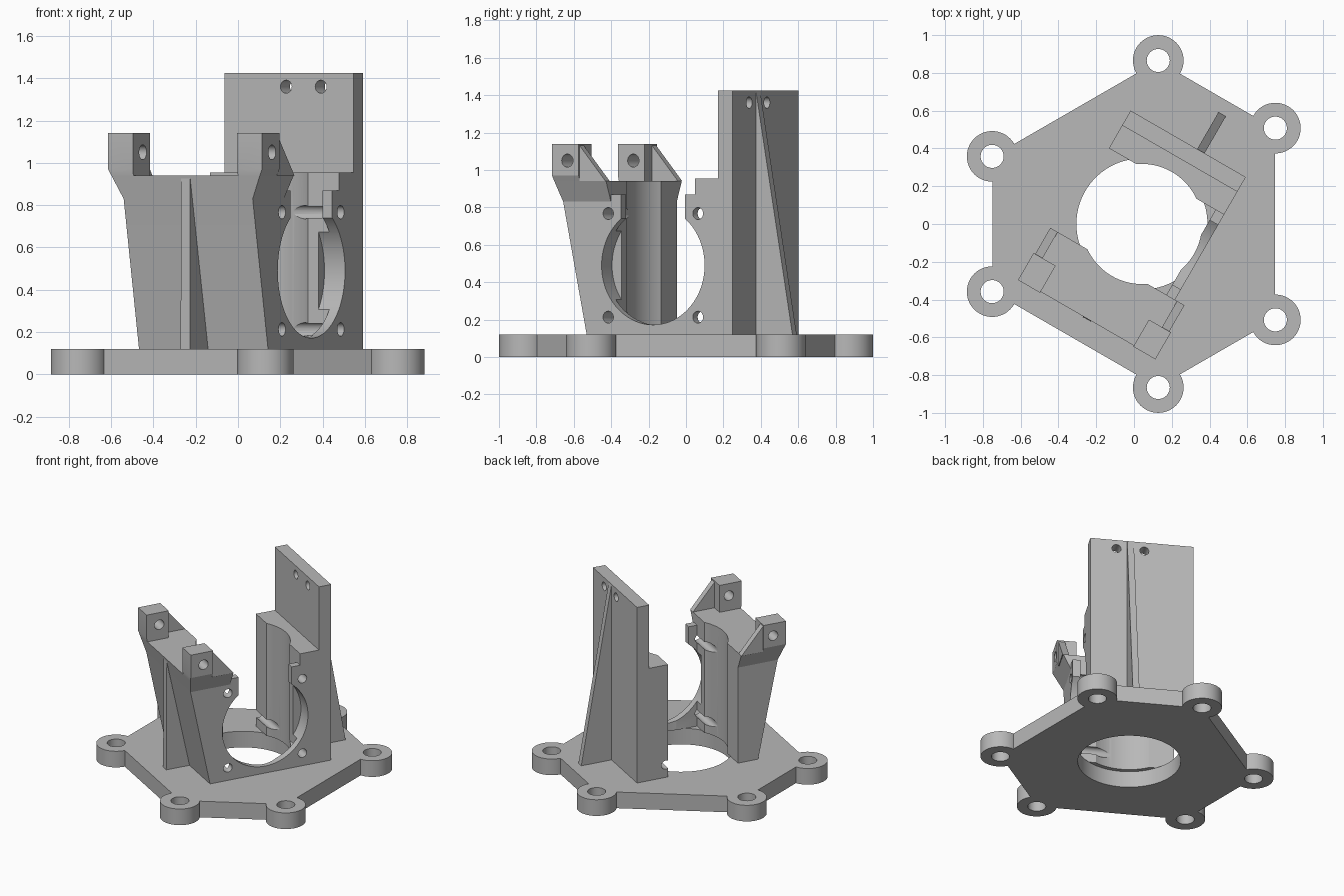
import bpy, bmesh
from math import sin, cos, pi, radians
from mathutils import Matrix

default = bpy.data.objects.get("Cube")
if default:
    bpy.data.objects.remove(default, do_unlink=True)

grey = bpy.data.materials.new("plain grey")
grey.use_nodes = True
COLOUR = (0.48, 0.48, 0.48, 1)
grey.diffuse_color = COLOUR
grey.node_tree.nodes["Principled BSDF"].inputs["Base Color"].default_value = COLOUR

# Every part is built in the bracket's own frame: u across, v towards the back plate
FRAME = Matrix.Translation((0.042, 0, 0)) @ Matrix.Rotation(radians(-30), 4, 'Z')
BASE_TOP, HALF, BORE = 0.12, 0.352, 0.318
MOTOR_Z, SCREW = 0.49, 0.277
parts = []


def loft(name, rings, keep=True):
    """Closed solid through equal-length rings of points."""
    bm = bmesh.new()
    loops = [[bm.verts.new(p) for p in ring] for ring in rings]
    n = len(loops[0])
    for a, b in zip(loops, loops[1:]):
        for i in range(n):
            j = (i + 1) % n
            bm.faces.new((a[i], a[j], b[j], b[i]))
    bm.faces.new(loops[0][::-1])
    bm.faces.new(loops[-1])
    bmesh.ops.recalc_face_normals(bm, faces=bm.faces)
    mesh = bpy.data.meshes.new(name)
    bm.to_mesh(mesh)
    bm.free()
    obj = bpy.data.objects.new(name, mesh)
    bpy.context.collection.objects.link(obj)
    obj.matrix_world = FRAME
    mesh.materials.append(grey)
    if keep:
        parts.append(obj)
    return obj


def rect(u0, u1, v0, v1, z):
    return [(u0, v0, z), (u1, v0, z), (u1, v1, z), (u0, v1, z)]


def box(name, u0, u1, v0, v1, z0, z1, keep=True):
    return loft(name, [rect(u0, u1, v0, v1, z0), rect(u0, u1, v0, v1, z1)], keep)


def slab(name, u0, u1, profile, keep=True):
    """Profile of (v, z) points swept across u."""
    return loft(name, [[(u, v, z) for v, z in profile] for u in (u0, u1)], keep)


def rod(name, axis, centre, r, start, end, keep=False, n=48):
    """Cylinder along u, v or z; centre gives the other two coordinates."""
    rings = []
    for t in (start, end):
        ring = []
        for i in range(n):
            p = [centre[0] + r * cos(2 * pi * i / n), centre[1] + r * sin(2 * pi * i / n)]
            p.insert("uvz".index(axis), t)
            ring.append(p)
        rings.append(ring)
    return loft(name, rings, keep)


def combine(targets, tools, operation='DIFFERENCE'):
    """Apply boolean tools to targets, then delete the tools."""
    for target in targets:
        bpy.context.view_layer.objects.active = target
        for tool in tools:
            mod = target.modifiers.new("cut", 'BOOLEAN')
            mod.operation, mod.solver, mod.object = operation, 'EXACT', tool
            bpy.ops.object.modifier_apply(modifier=mod.name)
    for tool in tools:
        bpy.data.objects.remove(tool, do_unlink=True)


# Base plate: uneven hexagon with six drilled lugs and a central bore
corners = []
for k in range(6):
    a, b = radians(30 + 60 * k), radians(90 + 60 * k)
    d, e = (0.705, 0.79) if k % 2 == 0 else (0.79, 0.705)
    s = sin(b - a)
    corners.append(((d * sin(b) - e * sin(a)) / s, (e * cos(a) - d * cos(b)) / s))
base = loft("base_plate", [[(x, y, z) for x, y in corners] for z in (0, BASE_TOP)])
lug_angles = [radians(90 + 120 * k + s * 24.3) for k in range(3) for s in (-1, 1)]
lugs = [(0.87 * cos(a), 0.87 * sin(a)) for a in lug_angles]
combine([base], [rod("lug", 'z', c, 0.134, 0, BASE_TOP) for c in lugs], 'UNION')
combine([base], [rod("lug_hole", 'z', c, 0.061, -0.1, 0.3) for c in lugs]
        + [rod("bore", 'z', (0, 0), 0.347, -0.1, 0.3, n=96)])

# Tall back plate with a tapering rib and two holes
plate = box("back_plate", -HALF, HALF, 0.40, 0.49, BASE_TOP, 1.425)
slab("back_rib", 0.055, 0.1, [(0.49, BASE_TOP), (0.715, BASE_TOP), (0.49, 1.42)])
combine([plate], [rod("plate_hole", 'v', (u, 1.36), 0.031, 0.3, 0.6, n=24)
                  for u in (-0.017, 0.173)])

# Lower block in front of the back plate
back_block = box("back_block", -HALF, HALF, 0.26, 0.40, BASE_TOP, 0.955)

# Front block: leaning outer face, flaring towards the top
front_block = loft("front_block", [
    rect(-w, w, v, -0.26, z)
    for w, v, z in ((HALF, -0.41, BASE_TOP), (HALF, -0.555, 0.83), (0.405, -0.579, 0.94))])
slab("front_rib", -0.025, 0.025, [(-0.41, BASE_TOP), (-0.583, BASE_TOP), (-0.579, 0.925)])

# Drilled ears with sloping gussets on top of the front block
for side, label in ((1, "left"), (-1, "right")):
    ear = loft(label + "_ear", [
        rect(side * 0.285, side * w, v, -0.42, z)
        for w, v, z in ((0.405, -0.579, 0.94), (0.42, -0.585, 0.97), (0.42, -0.585, 1.14))])
    combine([ear], [rod("ear_hole", 'u', (-0.49, 1.05), 0.035, side * 0.2, side * 0.5, n=24)])
    slab(label + "_gusset", side * 0.365, side * 0.41,
         [(-0.42, 0.94), (-0.26, 0.94), (-0.42, 1.13)])

# Motor wall joining the two blocks, open at the top
wall = box("motor_wall", 0.30, HALF, -0.26, 0.26, BASE_TOP, 0.87)
combine([wall], [box("wall_slot", 0.2, 0.5, -0.197, 0.197, MOTOR_Z, 1.2, False)])

# Shared cuts: vertical bore, round motor opening and four screw holes
cuts = [rod("inner_bore", 'z', (0, 0), BORE, 0, 1.2, n=96),
        rod("motor_opening", 'u', (0, MOTOR_Z), BORE, 0.24, 0.5, n=96)]
for v in (-SCREW, SCREW):
    for z in (MOTOR_Z - SCREW, MOTOR_Z + SCREW):
        through = -0.5 if v > 0 and z < MOTOR_Z else 0.0
        cuts.append(rod("screw_hole", 'u', (v, z), 0.032, through, 0.5, n=24))
combine([back_block, front_block, wall], cuts)

# Smooth the round walls, keep the edges crisp
bpy.ops.object.select_all(action='DESELECT')
for obj in parts:
    obj.select_set(True)
bpy.context.view_layer.objects.active = base
bpy.ops.object.shade_smooth_by_angle(angle=radians(25))
